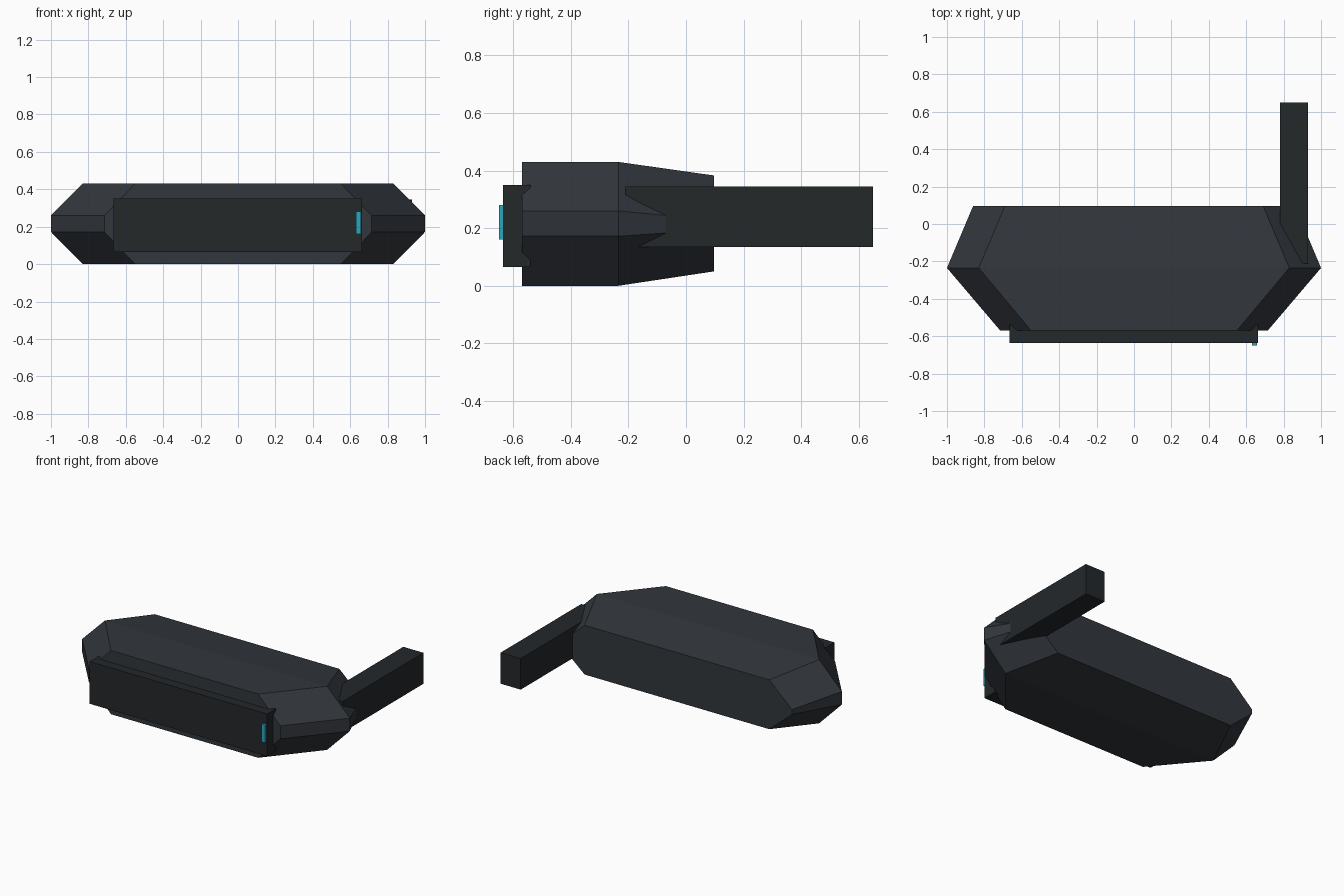
import bpy, bmesh

if "Cube" in bpy.data.objects:
    bpy.data.objects.remove(bpy.data.objects["Cube"])


def material(name, rgb):
    m = bpy.data.materials.new(name)
    m.diffuse_color = (*rgb, 1)
    m.use_nodes = True
    m.node_tree.nodes["Principled BSDF"].inputs["Base Color"].default_value = m.diffuse_color
    return m


def finish(bm, name, mat):
    bmesh.ops.recalc_face_normals(bm, faces=bm.faces)
    mesh = bpy.data.meshes.new(name)
    bm.to_mesh(mesh)
    bm.free()
    mesh.materials.append(mat)
    obj = bpy.data.objects.new(name, mesh)
    bpy.context.collection.objects.link(obj)
    return obj


def box(name, lo, hi, mat):
    bm = bmesh.new()
    bmesh.ops.create_cube(bm, size=1)
    for v in bm.verts:
        v.co = [(a + b) / 2 + c * (b - a) for a, b, c in zip(lo, hi, v.co)]
    return finish(bm, name, mat)


shell_mat = material("shell_grey", (0.032, 0.037, 0.045))
trim_mat = material("trim_black", (0.017, 0.021, 0.023))
light_mat = material("light_cyan", (0.025, 0.38, 0.5))

# Faceted shell: octagonal sections lofted from front to back
# y, half width of flat top, half width of side, bottom, side low, side high, top
sections = [
    (-0.57, 0.55, 0.715, 0.0, 0.172, 0.26, 0.43),
    (-0.235, 0.83, 1.0, 0.0, 0.172, 0.26, 0.43),
    (0.097, 0.69, 0.86, 0.05, 0.195, 0.228, 0.383),
]
bm = bmesh.new()
rings = []
for y, flat, side, z0, z1, z2, z3 in sections:
    half = [(flat, z0), (side, z1), (side, z2), (flat, z3)]
    outline = half + [(-x, z) for x, z in reversed(half)]
    rings.append([bm.verts.new((x, y, z)) for x, z in outline])
for a, b in zip(rings, rings[1:]):
    for i in range(8):
        j = (i + 1) % 8
        bm.faces.new((a[i], a[j], b[j], b[i]))
bm.faces.new(rings[0])
bm.faces.new(rings[-1])
finish(bm, "shell", shell_mat)

# Front visor panel with its indicator light
box("front_panel", (-0.665, -0.635, 0.065), (0.662, -0.54, 0.35), trim_mat)
box("indicator_light", (0.63, -0.65, 0.16), (0.657, -0.62, 0.28), light_mat)

# Single side arm running backwards
box("side_arm", (0.78, -0.21, 0.135), (0.93, 0.65, 0.345), trim_mat)
